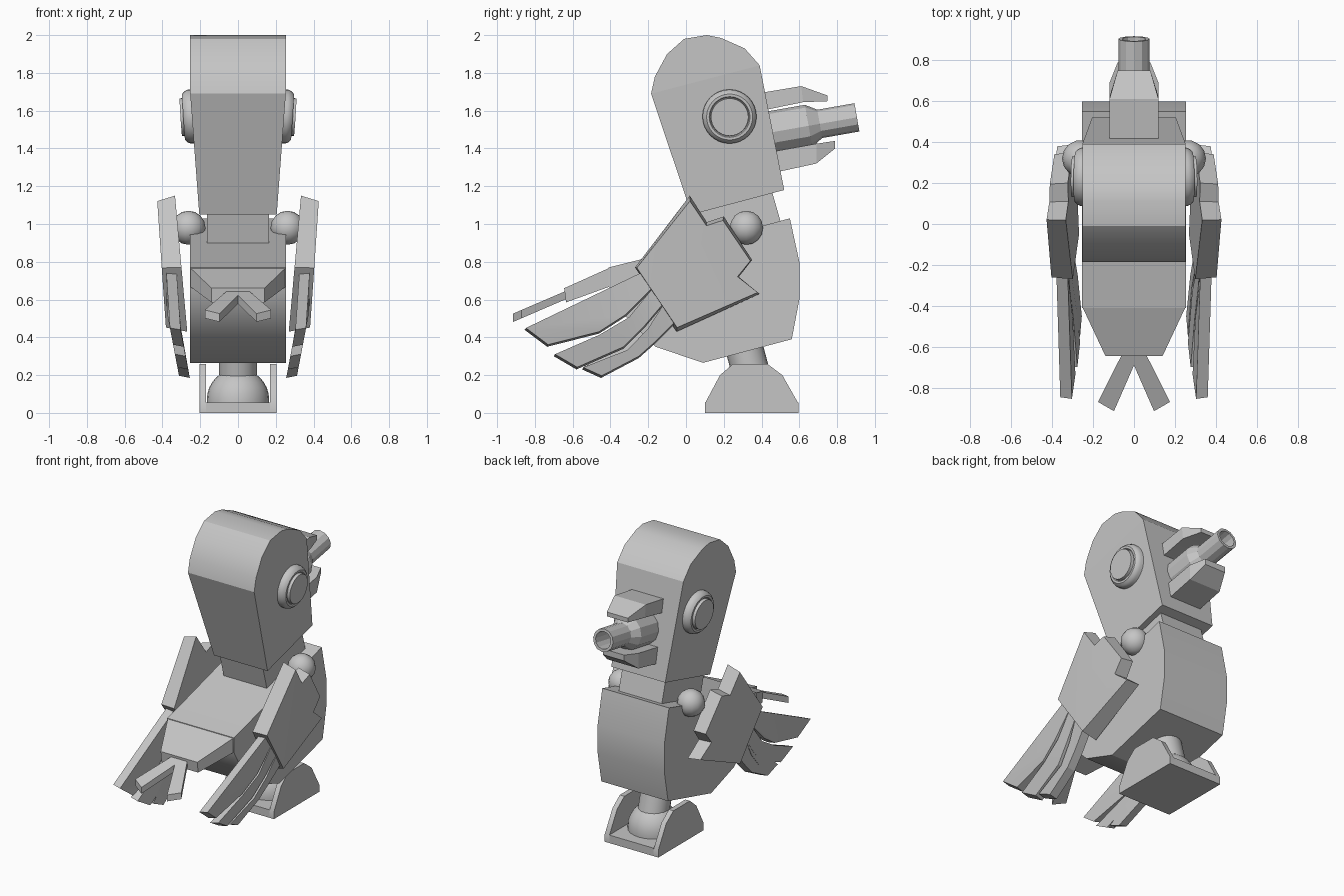
import bpy, bmesh, math
from mathutils import Vector

if "Cube" in bpy.data.objects:
    bpy.data.objects.remove(bpy.data.objects["Cube"])

grey = bpy.data.materials.new("mid grey")
grey.diffuse_color = (0.56, 0.56, 0.56, 1)
grey.use_nodes = True
grey.node_tree.nodes["Principled BSDF"].inputs["Base Color"].default_value = grey.diffuse_color


def finish(name, bm, angle=32):
    """Turn a bmesh into an object, smooth below the given angle."""
    bmesh.ops.recalc_face_normals(bm, faces=bm.faces)
    me = bpy.data.meshes.new(name)
    bm.to_mesh(me)
    bm.free()
    me.materials.append(grey)
    me.shade_smooth()
    me.set_sharp_from_angle(angle=math.radians(angle))
    ob = bpy.data.objects.new(name, me)
    bpy.context.collection.objects.link(ob)
    return ob


def slab(name, pts_a, pts_b, xa, xb, angle=32):
    """Join two (y, z) outlines; xa and xb give x at each point."""
    bm = bmesh.new()
    a = [bm.verts.new((xa(y, z), y, z)) for y, z in pts_a]
    b = [bm.verts.new((xb(y, z), y, z)) for y, z in pts_b]
    bm.faces.new(a)
    bm.faces.new(b)
    n = len(a)
    for i in range(n):
        j = (i + 1) % n
        bm.faces.new((a[i], a[j], b[j], b[i]))
    bmesh.ops.triangulate(bm, faces=[f for f in bm.faces if len(f.verts) > 4])
    return finish(name, bm, angle)


def prism(name, pts, x0, x1):
    return slab(name, pts, pts, lambda y, z: x0, lambda y, z: x1)


def loft(name, sections):
    """Rectangular sections (y1, z1, y2, z2, half width) joined in order."""
    bm = bmesh.new()
    rings = [[bm.verts.new(c) for c in
              ((-w, y1, z1), (w, y1, z1), (w, y2, z2), (-w, y2, z2))]
             for y1, z1, y2, z2, w in sections]
    for r, s in zip(rings, rings[1:]):
        for i in range(4):
            j = (i + 1) % 4
            bm.faces.new((r[i], r[j], s[j], s[i]))
    bm.faces.new(rings[0])
    bm.faces.new(rings[-1])
    return finish(name, bm, 15)


def lathe(name, profile, origin, axis, sides=24, angle=32):
    """Revolve (radius, distance) points around an axis."""
    bm = bmesh.new()
    q = Vector(axis).to_track_quat('Z', 'Y')
    rings = []
    for r, t in profile:
        if r < 1e-5:
            rings.append([bm.verts.new(Vector(origin) + q @ Vector((0, 0, t)))] * sides)
            continue
        rings.append([bm.verts.new(Vector(origin) + q @ Vector(
            (r * math.cos(2 * math.pi * k / sides), r * math.sin(2 * math.pi * k / sides), t)))
            for k in range(sides)])
    for a, b in zip(rings, rings[1:]):
        for k in range(sides):
            m = (k + 1) % sides
            corners = list(dict.fromkeys((a[k], a[m], b[m], b[k])))
            bm.faces.new(corners)
    return finish(name, bm, angle)


def arc(r, start, end, n):
    """Profile of a sphere between two latitudes in degrees."""
    angs = [math.radians(start + (end - start) * i / n) for i in range(n + 1)]
    return [(r * math.cos(a), r * math.sin(a)) for a in angs]


# Head: rounded crown over a tapering lower block
prism("head_crown", [(.39, 1.84), (.31, 1.93), (.185, 1.985), (.11, 2.0), (-.01, 1.98),
                     (-.10, 1.90), (-.165, 1.78), (-.185, 1.69)], -.253, .253)
loft("head_lower", [(-.185, 1.69, .39, 1.84, .253), (.03, 1.05, .52, 1.18, .205)])

# Neck
loft("neck", [(.03, 1.08, .45, 1.19, .165), (.085, .88, .51, .98, .165)])

# Body and tail base
prism("body", [(.55, 1.03), (.60, .80), (.60, .60), (.56, .39), (.09, .265), (-.16, .35),
               (-.31, .50), (-.41, .67), (-.41, .77), (-.25, .81)], -.255, .255)
loft("tail_base", [(-.40, .77, -.40, .67, .255), (-.645, .66, -.635, .585, .14)])

# Beak halves
loft("upper_beak", [(.37, 1.69, .40, 1.60, .12), (.61, 1.73, .62, 1.645, .12),
                    (.75, 1.68, .75, 1.65, .08)])
loft("lower_beak", [(.44, 1.38, .46, 1.27, .12), (.69, 1.425, .69, 1.32, .12),
                    (.79, 1.44, .79, 1.40, .08)])

# Hollow pipe held in the beak
lathe("beak_pipe", [(0, 0), (.113, 0), (.113, .27), (.076, .33), (.076, .53),
                    (.058, .53), (.058, .34), (0, .34)],
      (.0, .383, 1.473), (0, .985, .173), sides=12, angle=25)

for s, side in ((1, "right"), (-1, "left")):
    # Eye: rounded ring with a raised disc
    lathe("eye_" + side, [(.143, -.03), (.143, .022), (.136, .04), (.122, .053), (.108, .053),
                          (.103, .046), (.101, .046), (.099, .068), (0, .068)],
          (s * .235, .23, 1.57), (s * .998, .017, -.064), sides=32)

    # Shoulder ball
    lathe("shoulder_" + side, arc(.09, -90, 90, 8), (s * .262, .32, .98), (0, 0, 1), 14, 40)

    # Wing plate, leaning inward toward its lower edge
    inner = [(.02, 1.15), (-.27, .77), (-.05, .43), (.39, .63), (.28, .72),
             (.35, .81), (.20, 1.04), (.11, 1.01)]
    outer = [(.05 + (y - .05) * .97, .74 + (z - .74) * .93) for y, z in inner]
    slab("wing_" + side, inner, outer,
         lambda y, z: s * (.23 + .09 * z),
         lambda y, z: s * (.35 + .07 * z - .05 * max(0, y)), 10)

    # Wing feathers
    feathers = (
        [(-.855, .44), (-.735, .35), (-.46, .42), (-.32, .51), (-.17, .66), (-.22, .745)],
        [(-.70, .30), (-.58, .23), (-.33, .34), (-.22, .45), (-.11, .58), (-.17, .66),
         (-.30, .50), (-.46, .405)],
        [(-.55, .23), (-.45, .185), (-.25, .29), (-.16, .37), (-.05, .48), (-.11, .58),
         (-.20, .44), (-.31, .325)])
    for i, pts in enumerate(feathers):
        cy = sum(p[0] for p in pts) / len(pts)
        cz = sum(p[1] for p in pts) / len(pts)
        face = [(cy + (y - cy) * .98, cz + (z - cz) * .98 + .008) for y, z in pts]
        slab(f"feather_{i + 1}_{side}", pts, face,
             lambda y, z: s * (min(.38, .275 + .19 * z) - .055),
             lambda y, z: s * min(.38, .275 + .19 * z), 10)

    # Forked tail bar
    bm = bmesh.new()
    corners = [(.04, -.60), (-.04, -.60), (.098, -.915), (.176, -.87)]
    rows = [[bm.verts.new((s * x, y, .622 + .43 * (y + .64) + dz)) for x, y in corners]
            for dz in (-.022, .022)]
    bm.faces.new(rows[0])
    bm.faces.new(rows[1])
    for i in range(4):
        j = (i + 1) % 4
        bm.faces.new((rows[0][i], rows[0][j], rows[1][j], rows[1][i]))
    finish("tail_fork_" + side, bm, 10)

    # Foot side wall
    prism("foot_wall_" + side, [(.10, 0), (.10, .05), (.18, .20), (.25, .26), (.43, .26),
                                (.51, .20), (.595, .05), (.595, 0)], s * .17, s * .205)

# Foot base, ankle dome and leg
prism("foot_base", [(.10, 0), (.10, .055), (.595, .055), (.595, 0)], -.17, .17)
lathe("ankle_dome", [(.165, -.02)] + arc(.165, 0, 90, 8), (0, .35, .07), (0, 0, 1), 24)
lathe("leg", [(0, 0), (.10, 0), (.10, .27), (0, .27)], (0, .355, .17), (0, -.259, .966), 20)
